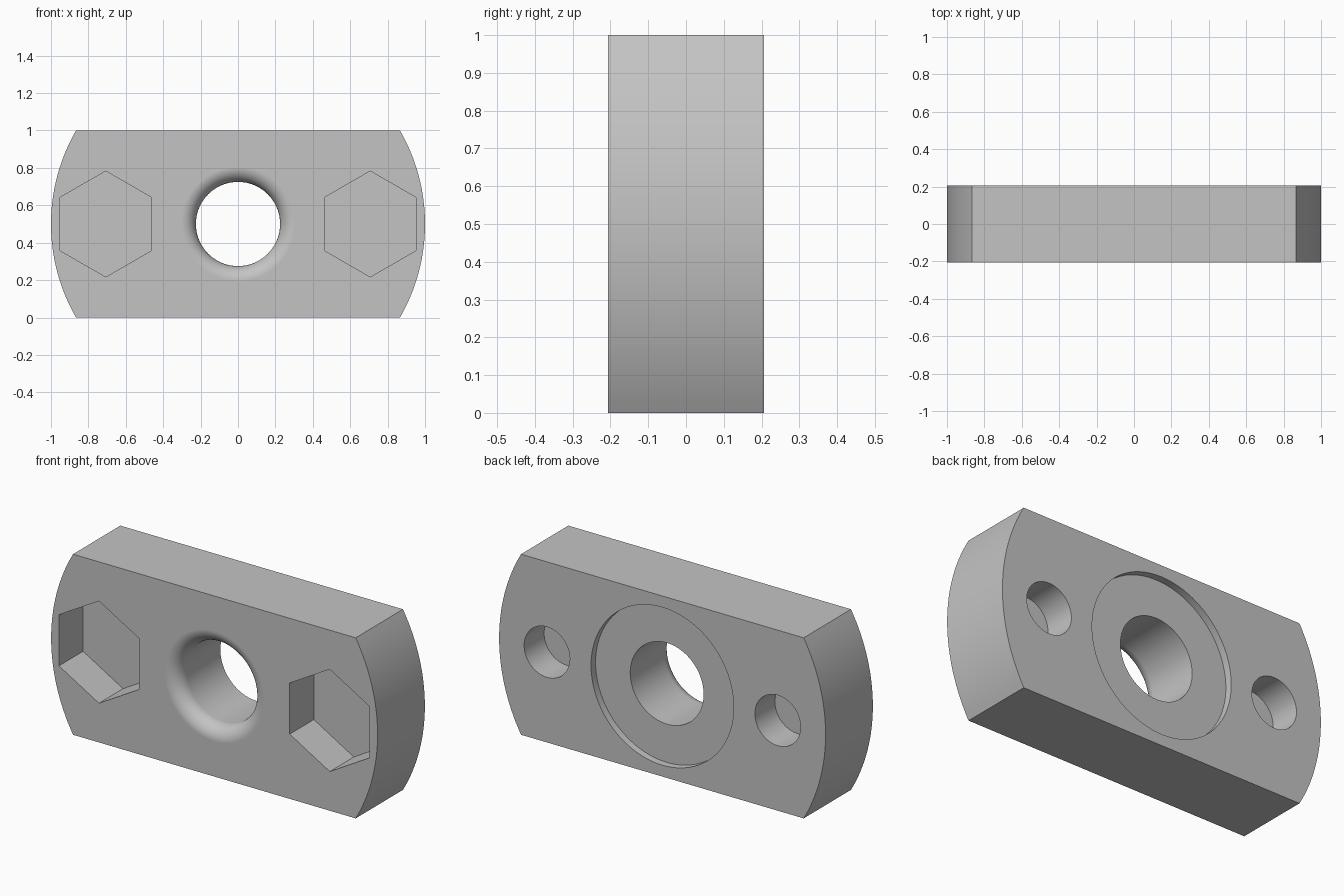
import bpy
import bmesh
from math import sin, cos, pi, radians

if "Cube" in bpy.data.objects:
    bpy.data.objects.remove(bpy.data.objects["Cube"])

HALF = 0.207          # half the plate thickness
MID = 0.5             # height of the centre line
BOLT_X = 0.707        # sideways offset of the bolt holes
BORE, FILLET = 0.225, 0.08


def finish(name, bm):
    """Turn a bmesh into a scene object with outward normals."""
    bmesh.ops.recalc_face_normals(bm, faces=bm.faces)
    mesh = bpy.data.meshes.new(name)
    bm.to_mesh(mesh)
    bm.free()
    obj = bpy.data.objects.new(name, mesh)
    bpy.context.collection.objects.link(obj)
    return obj


def loft(name, rings):
    """Closed solid skinned through rings of equal point count."""
    bm = bmesh.new()
    loops = [[bm.verts.new(p) for p in ring] for ring in rings]
    n = len(loops[0])
    for a, b in zip(loops, loops[1:]):
        for i in range(n):
            j = (i + 1) % n
            bm.faces.new((a[i], a[j], b[j], b[i]))
    bm.faces.new(loops[0])
    bm.faces.new(loops[-1])
    return finish(name, bm)


def turned(name, profile, x=0, sides=96):
    """Solid turned about the y axis from (radius, y) points."""
    angles = [2 * pi * i / sides for i in range(sides)]
    return loft(name, [[(x + r * sin(a), y, MID + r * cos(a)) for a in angles]
                       for r, y in profile])


def cut(body, cutter):
    cutter.hide_render = True
    mod = body.modifiers.new("cut", "BOOLEAN")
    mod.operation = "DIFFERENCE"
    mod.solver = "EXACT"
    mod.object = cutter
    bpy.ops.object.modifier_apply(modifier=mod.name)
    bpy.data.objects.remove(cutter)


# Plate: a disc of radius one trimmed flat at top and bottom
arc = [radians(-30 + 60 * i / 32) for i in range(33)]
outline = [(side * cos(a), MID + side * sin(a)) for side in (1, -1) for a in arc]
plate = loft("mounting_plate", [[(x, y, z) for x, z in outline] for y in (-HALF, HALF)])
bpy.context.view_layer.objects.active = plate
plate.select_set(True)

# Central bore with rounded front mouth and shallow rear recess
steps = [pi / 2 * i / 12 for i in range(13)]
mouth = [(BORE + FILLET * (1 - sin(a)), -HALF + FILLET * (1 - cos(a))) for a in steps]
recess = HALF - 0.04
cut(plate, turned("bore_cutter", [(BORE + FILLET, -0.3)] + mouth
                  + [(BORE, recess), (0.437, recess), (0.437, 0.3)]))

# Hex nut pockets in front, blind bolt holes behind
for x in (-BOLT_X, BOLT_X):
    cut(plate, turned("nut_cutter", [(0.283, -0.3), (0.283, 0.004)], x, 6))
    cut(plate, turned("bolt_cutter", [(0.14, 0.032), (0.14, 0.3)], x, 64))

# Material and shading
grey = bpy.data.materials.new("plain_grey")
grey.use_nodes = True
colour = (0.55, 0.55, 0.55, 1)
grey.diffuse_color = colour
grey.node_tree.nodes["Principled BSDF"].inputs["Base Color"].default_value = colour
plate.data.materials.clear()
plate.data.materials.append(grey)
bpy.ops.object.shade_smooth_by_angle(angle=radians(25))
weighted = plate.modifiers.new("weighted_normals", "WEIGHTED_NORMAL")
weighted.keep_sharp = True
